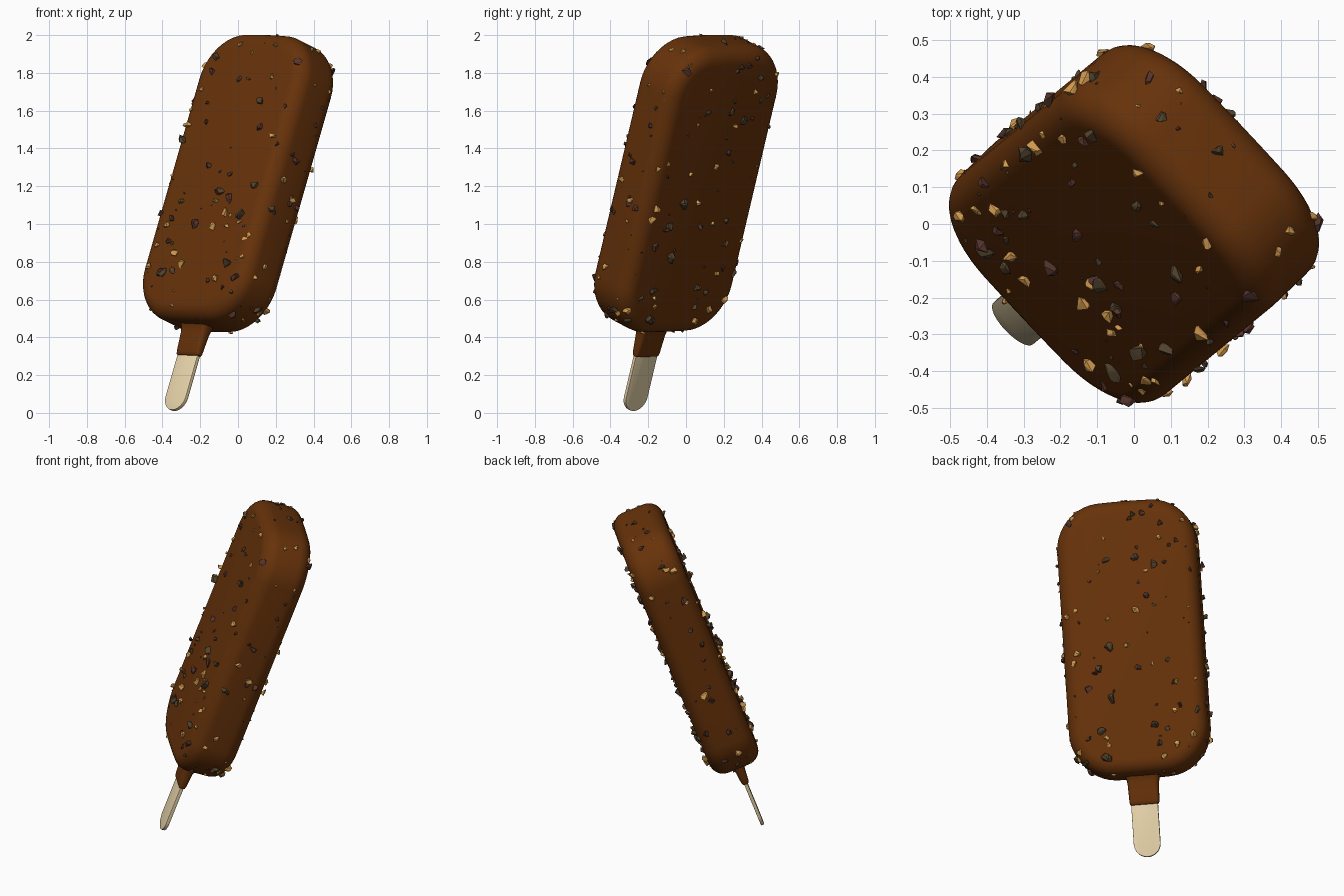
import bpy, bmesh, random
from math import sin, cos, pi
from mathutils import Vector, Matrix

if "Cube" in bpy.data.objects:
    bpy.data.objects.remove(bpy.data.objects["Cube"])

random.seed(7)

# Tilted frame of the bar: local x = width, y = thickness, z = length
axis = Vector((0.286, 0.235, 1)).normalized()
wide = Vector((0.69, -0.72, 0))
wide = (wide - axis * wide.dot(axis)).normalized()
thick = axis.cross(wide)
frame = Matrix.Translation((0, 0, 1.215)) @ Matrix((wide, thick, axis)).transposed().to_4x4()


def material(name, rgb):
    m = bpy.data.materials.new(name)
    m.diffuse_color = (*rgb, 1)
    m.use_nodes = True
    m.node_tree.nodes["Principled BSDF"].inputs["Base Color"].default_value = m.diffuse_color
    return m


chocolate = material("chocolate", (0.135, 0.032, 0.003))
wood = material("wood", (0.84, 0.69, 0.42))
dark_nut = material("dark_nut", (0.085, 0.055, 0.025))
gold_nut = material("gold_nut", (0.68, 0.34, 0.08))
red_nut = material("red_nut", (0.095, 0.035, 0.025))


def finish(bm, name, mat, smooth):
    bmesh.ops.recalc_face_normals(bm, faces=bm.faces)
    me = bpy.data.meshes.new(name)
    bm.to_mesh(me)
    bm.free()
    me.materials.append(mat)
    ob = bpy.data.objects.new(name, me)
    bpy.context.collection.objects.link(ob)
    ob.matrix_world = frame
    if smooth:
        bpy.ops.object.select_all(action='DESELECT')
        ob.select_set(True)
        bpy.context.view_layer.objects.active = ob
        bpy.ops.object.shade_smooth_by_angle(angle=0.7)
    return ob


def rounded_rect(a, b, r, n=10, dome=0, mid=5):
    """Rounded rectangle; dome bulges the short ends outwards."""
    pts = []
    for k, (sx, sy) in enumerate(((1, 1), (-1, 1), (-1, -1), (1, -1))):
        corner = []
        for i in range(n + 1):
            t = (k + i / n) * pi / 2
            corner.append((sx * (a - r) + r * cos(t), sy * (b - r) + r * sin(t)))
        if dome and pts:
            p, q = pts[-1], corner[0]
            pts += [(p[0] + (q[0] - p[0]) * i / mid, p[1] + (q[1] - p[1]) * i / mid)
                    for i in range(1, mid)]
        pts += corner
    return [(x, y * (1 + dome / b * (1 - (x / a) ** 2))) for x, y in pts]


def loft(name, rings, mat):
    bm = bmesh.new()
    loops = [[bm.verts.new(p) for p in ring] for ring in rings]
    for lo, hi in zip(loops, loops[1:]):
        for i in range(len(lo)):
            j = (i + 1) % len(lo)
            bm.faces.new((lo[i], lo[j], hi[j], hi[i]))
    bm.faces.new(loops[0])
    bm.faces.new(loops[-1])
    return finish(bm, name, mat, True)


def slab(name, a, b, r, t, edge, z, mat, n=8, dome=0):
    """Rounded board of half width a, half length b, half thickness t."""
    rings = []
    for side in (-1, 1):
        for i in range(n + 1):
            ang = (i / n if side > 0 else 1 - i / n) * pi / 2
            inset = edge * (1 - cos(ang))
            y = side * (t - edge + edge * sin(ang))
            rings.append([(px, y, pz + z) for px, pz in
                          rounded_rect(a - inset, b - inset, r - inset, dome=dome)])
    return loft(name, rings, mat)


# Coated ice cream body and wooden stick
body = slab("coated_body", 0.408, 0.788, 0.25, 0.15, 0.085, 0, chocolate, dome=0.02)
slab("wooden_stick", 0.078, 0.32, 0.0779, 0.010, 0.002, -0.962, wood, n=2)

# Chocolate sleeve flaring slightly from the stick into the body
sleeve = [(-0.974, 0.078, 0.014), (-0.970, 0.084, 0.019), (-0.955, 0.087, 0.023),
          (-0.90, 0.089, 0.028), (-0.85, 0.091, 0.033), (-0.82, 0.096, 0.038),
          (-0.80, 0.105, 0.048), (-0.78, 0.12, 0.06)]
loft("chocolate_sleeve", [[(x, y, z) for x, y in rounded_rect(a, b, b * 0.8, 6)]
                          for z, a, b in sleeve], chocolate)


# Nut pieces: jagged convex chips half sunk into the coating
def surface_point():
    u, v, s = random.uniform(-1, 1), random.uniform(-1, 1), random.choice((-1, 1))
    k = random.random()
    if k < 0.66:
        p = (u * 0.40, s * 0.2, v * 0.79)
    elif k < 0.9:
        p = (s * 0.45, u * 0.12, v * 0.79)
    else:
        p = (u * 0.40, v * 0.12, s * 0.85)
    _, loc, nor, _ = body.closest_point_on_mesh(p)
    return loc, nor


def chips(name, count, lo, hi, mat):
    bm = bmesh.new()
    for _ in range(count):
        loc, nor = surface_point()
        size = lo + (hi - lo) * random.random()
        if abs(loc.z) > 0.75:
            size *= 0.7
        turn = nor.to_track_quat('Z', 'Y')
        verts = []
        for _ in range(12):
            d = Vector([random.gauss(0, 1) for _ in range(3)]).normalized()
            d *= size * random.uniform(0.7, 1.2)
            d.z *= 0.8
            verts.append(bm.verts.new(loc + nor * size * 0.25 + turn @ d))
        hull = bmesh.ops.convex_hull(bm, input=verts)
        junk = [v for v in hull["geom_interior"] if isinstance(v, bmesh.types.BMVert)]
        bmesh.ops.delete(bm, geom=junk, context='VERTS')
    finish(bm, name, mat, False)


chips("dark_nut_pieces", 60, 0.012, 0.031, dark_nut)
chips("golden_nut_pieces", 75, 0.008, 0.027, gold_nut)
chips("red_nut_pieces", 50, 0.010, 0.028, red_nut)
chips("fine_crumbs", 50, 0.004, 0.008, dark_nut)
